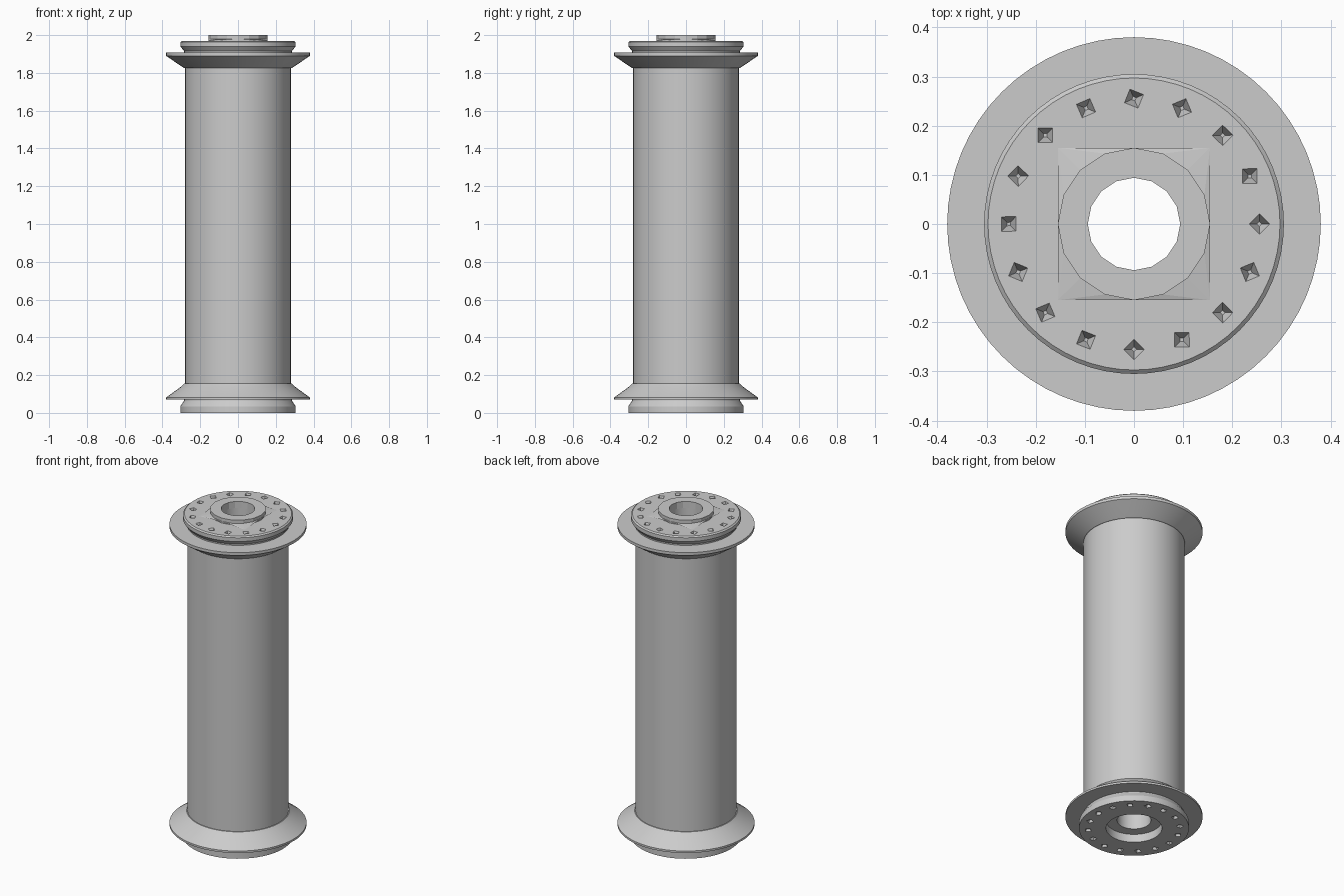
import bpy, bmesh, math
from mathutils import Matrix

cube = bpy.data.objects.get("Cube")
if cube:
    bpy.data.objects.remove(cube, do_unlink=True)

# One plain grey for the whole spool
grey = bpy.data.materials.new("plain_grey")
GREY = (0.6, 0.6, 0.6, 1)
grey.use_nodes = True
grey.diffuse_color = GREY
grey.node_tree.nodes["Principled BSDF"].inputs["Base Color"].default_value = GREY


def make_object(name, bm):
    bmesh.ops.recalc_face_normals(bm, faces=bm.faces)
    mesh = bpy.data.meshes.new(name)
    bm.to_mesh(mesh)
    bm.free()
    mesh.materials.append(grey)
    obj = bpy.data.objects.new(name, mesh)
    bpy.context.collection.objects.link(obj)
    return obj


def lathe(name, profile, sides):
    """Turn a closed (radius, height) loop around z."""
    bm = bmesh.new()
    rings = []
    for i in range(sides):
        a = math.tau * i / sides
        rings.append([bm.verts.new((r * math.cos(a), r * math.sin(a), z)) for r, z in profile])
    n = len(profile)
    for i, ring in enumerate(rings):
        nxt = rings[(i + 1) % sides]
        for j in range(n):
            k = (j + 1) % n
            bm.faces.new((ring[j], nxt[j], nxt[k], ring[k]))
    return make_object(name, bm)


def activate(obj):
    bpy.ops.object.select_all(action='DESELECT')
    obj.select_set(True)
    bpy.context.view_layer.objects.active = obj


# Spool body: bore, socket underneath, end discs, flared flanges and barrel
TUBE, DISC, RIM, BORE, BOSS = 0.28, 0.305, 0.38, 0.094, 0.155
spool = lathe("spool_body", [
    (BORE, 0.05), (BOSS, 0.05), (BOSS, 0), (DISC, 0), (DISC, 0.035), (0.285, 0.065),
    (0.285, 0.07), (RIM, 0.07), (RIM, 0.082), (0.30, 0.14), (0.285, 0.155), (TUBE, 0.155),
    (TUBE, 1.825), (0.285, 1.825), (0.30, 1.835), (RIM, 1.89), (RIM, 1.907),
    (0.285, 1.907), (0.285, 1.915), (DISC, 1.94), (DISC, 1.963), (0.297, 1.97),
    (BORE, 1.97)], 64)

# Ring of square tapered pits in both end faces
PITS, PIT_RING, DEPTH = 16, 0.255, 0.03
bm = bmesh.new()
for z, flip in ((1.97, 0), (0, math.pi)):
    for i in range(PITS):
        a = math.tau * i / PITS
        place = (Matrix.Translation((PIT_RING * math.cos(a), PIT_RING * math.sin(a), z))
                 @ Matrix.Rotation(a + 0.4 * (i % 3), 4, 'Z') @ Matrix.Rotation(flip, 4, 'X'))
        bmesh.ops.create_cone(bm, cap_ends=True, segments=4, radius1=0.005, radius2=0.037,
                              depth=2 * DEPTH, matrix=place)
cutter = make_object("pit_cutter", bm)
cutter.hide_render = True
cut = spool.modifiers.new("pits", 'BOOLEAN')
cut.operation = 'DIFFERENCE'
cut.solver = 'EXACT'
cut.object = cutter
activate(spool)
bpy.ops.object.modifier_apply(modifier=cut.name)
bpy.data.objects.remove(cutter, do_unlink=True)
activate(spool)
bpy.ops.object.shade_smooth_by_angle(angle=math.radians(25))

# Raised ring around the bore
lathe("top_boss", [(BORE, 1.96), (BOSS, 1.96), (BOSS, 2.0), (BORE, 2.0)], 16)

# Low square skirt: each corner slopes from the ring down to the disc
bm = bmesh.new()
for quarter in range(4):
    start = quarter * math.pi / 2
    arc = [bm.verts.new((BOSS * math.cos(start + t * math.pi / 8),
                         BOSS * math.sin(start + t * math.pi / 8), 1.98)) for t in range(5)]
    mid = start + math.pi / 4
    reach = BOSS * math.sqrt(2)
    corner = bm.verts.new((reach * math.cos(mid), reach * math.sin(mid), 1.971))
    for a, b in zip(arc, arc[1:]):
        bm.faces.new((a, corner, b))
make_object("boss_skirt", bm)
